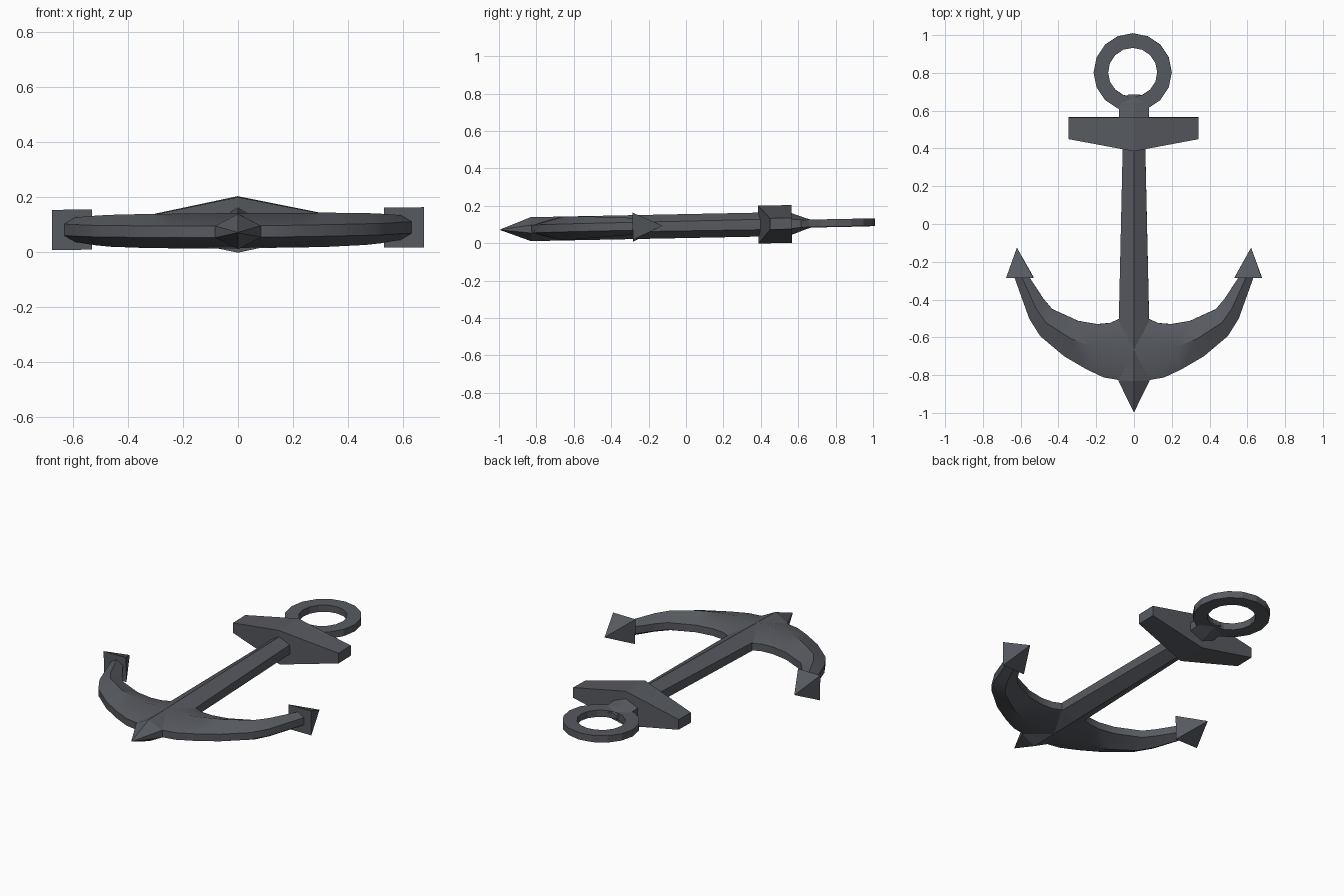
import bpy, bmesh, math
from mathutils import Matrix, Vector

cube = bpy.data.objects.get("Cube")
if cube:
    bpy.data.objects.remove(cube, do_unlink=True)

iron = bpy.data.materials.new("dark_iron")
iron.use_nodes = True
colour = (0.095, 0.102, 0.118, 1)
iron.diffuse_color = colour
iron.node_tree.nodes["Principled BSDF"].inputs["Base Color"].default_value = colour

# The anchor lies flat with a very slight lean
LEAN = (Matrix.Translation((0, 0, 0.092))
        @ Matrix.Rotation(0.02, 4, 'X') @ Matrix.Rotation(-0.007, 4, 'Y'))


def finish(bm, name, smooth=None):
    bmesh.ops.remove_doubles(bm, verts=bm.verts, dist=0.0005)
    bmesh.ops.recalc_face_normals(bm, faces=bm.faces)
    bmesh.ops.transform(bm, matrix=LEAN, verts=bm.verts)
    mesh = bpy.data.meshes.new(name)
    bm.to_mesh(mesh)
    bm.free()
    mesh.materials.append(iron)
    obj = bpy.data.objects.new(name, mesh)
    bpy.context.collection.objects.link(obj)
    if smooth:
        bpy.ops.object.select_all(action='DESELECT')
        obj.select_set(True)
        bpy.context.view_layer.objects.active = obj
        bpy.ops.object.shade_smooth_by_angle(angle=math.radians(smooth))
    return obj


def loft(name, rings, smooth=None, closed=False):
    """Skin a list of equal-length point rings, capping the ends."""
    bm = bmesh.new()
    loops = [[bm.verts.new(p) for p in ring] for ring in rings]
    n = len(loops[0])
    pairs = list(zip(loops, loops[1:]))
    if closed:
        pairs.append((loops[-1], loops[0]))
    else:
        bm.faces.new(loops[0])
        bm.faces.new(loops[-1])
    for a, b in pairs:
        for i in range(n):
            j = (i + 1) % n
            bm.faces.new((a[i], a[j], b[j], b[i]))
    return finish(bm, name, smooth)


def hexagon(a, b, height, flat):
    """Ridged section between edge points a and b."""
    a, b = Vector((*a, 0)), Vector((*b, 0))
    up = Vector((0, 0, 1))
    mid = (a + b) / 2
    return [a + up * flat, mid + up * height, b + up * flat,
            b - up * flat, mid - up * height, a - up * flat]


def bar(name, stations):
    return loft(name, [hexagon((-w, y), (w, y), h, f) for y, w, h, f in stations])


# Shank, ending in the pointed crown
bar("shank", [(-0.995, 0.001, 0.001, 0.0006), (-0.83, 0.083, 0.064, 0.021),
              (-0.5, 0.08, 0.064, 0.024), (0.48, 0.058, 0.064, 0.028)])

# Neck between stock and ring
bar("neck", [(0.5, 0.08, 0.062, 0.028), (0.565, 0.08, 0.058, 0.025),
             (0.64, 0.078, 0.03, 0.018), (0.685, 0.03, 0.016, 0.01)])

# Curved arms: outer and inner edges from crown to tip
outer = [(0, -0.83), (0.085, -0.825), (0.16, -0.812), (0.25, -0.77),
         (0.37, -0.70), (0.497, -0.593), (0.555, -0.50), (0.632, -0.285)]
inner = [(0, -0.5), (0.08, -0.503), (0.127, -0.524), (0.196, -0.53),
         (0.296, -0.513), (0.434, -0.45), (0.48, -0.395), (0.552, -0.285)]
heights = [0.064, 0.064, 0.063, 0.063, 0.062, 0.058, 0.054, 0.045]

for side, s in (("left", 1), ("right", -1)):
    loft(side + "_arm",
         [hexagon((s * o[0], o[1]), (s * i[0], i[1]), h, 0.021)
          for o, i, h in zip(outer, inner, heights)], smooth=40)

    # Square pyramid fluke
    bm = bmesh.new()
    base = [bm.verts.new((s * 0.604 + dx * 0.073, -0.285, dz * 0.073))
            for dx, dz in ((-1, -1), (1, -1), (1, 1), (-1, 1))]
    apex = bm.verts.new((s * 0.62, -0.125, 0))
    bm.faces.new(base)
    for k in range(4):
        bm.faces.new((base[k], base[(k + 1) % 4], apex))
    finish(bm, side + "_fluke")

# Stock: thick in the middle, tapering to both ends
loft("stock", [[(x, front, -h), (x, 0.565, -h), (x, 0.565, h), (x, front, h)]
               for x, front, h in ((-0.347, 0.45, 0.03), (0, 0.387, 0.101),
                                   (0.342, 0.45, 0.03))])

# Flat ring
ring = []
for k in range(16):
    t = math.tau * k / 16
    ring.append([(-0.007 + r * math.cos(t), 0.803 + r * math.sin(t), z)
                 for r, z in ((0.13, -0.02), (0.207, -0.02),
                              (0.207, 0.02), (0.13, 0.02))])
loft("ring", ring, closed=True)
